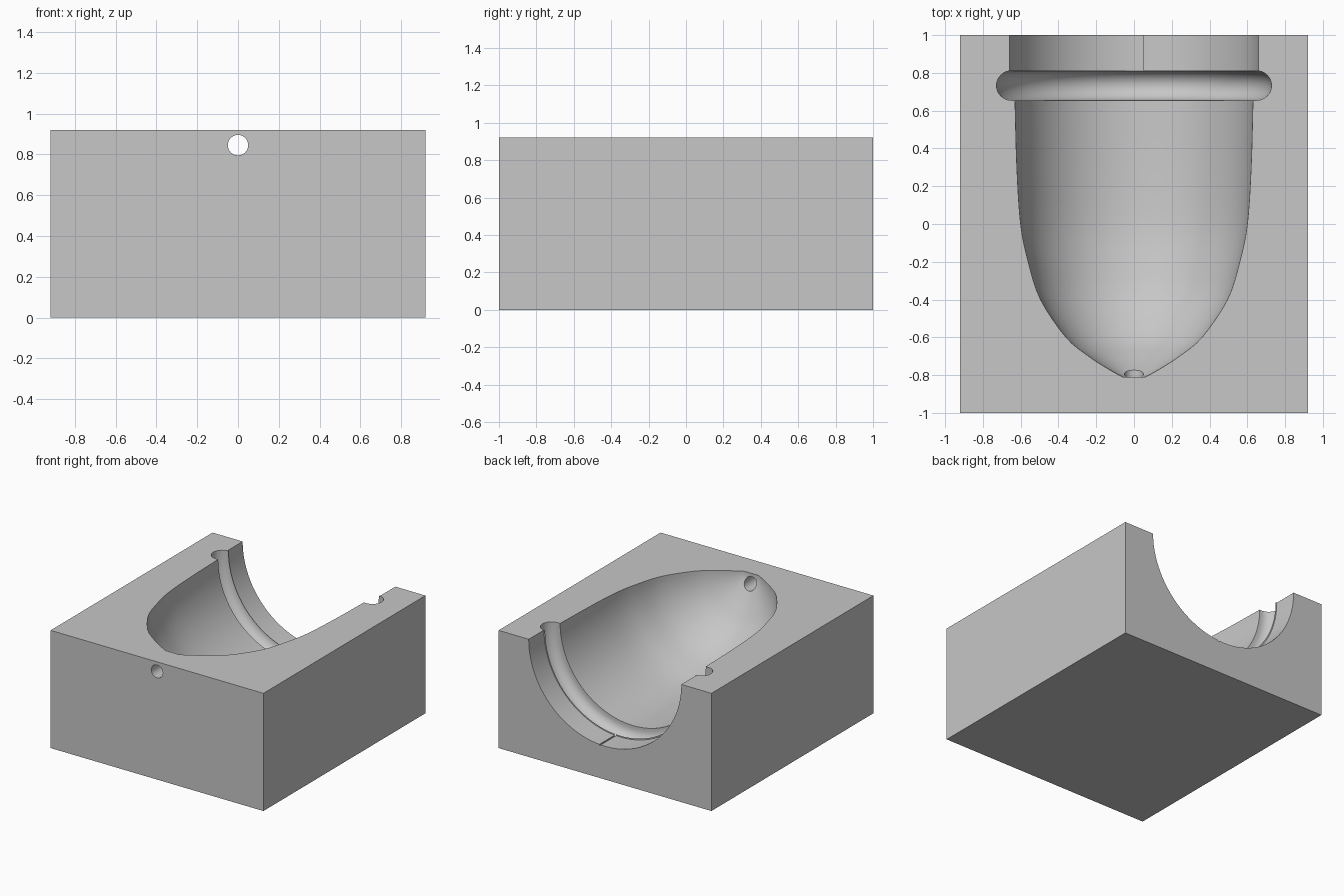
import bpy
import bmesh
import math
from mathutils import Matrix, Vector

default = bpy.data.objects.get("Cube")
if default:
    bpy.data.objects.remove(default, do_unlink=True)

WIDTH, LENGTH, HEIGHT = 1.84, 2.0, 0.92

grey = bpy.data.materials.new("plain grey")
grey.use_nodes = True
colour = (0.57, 0.57, 0.57, 1)
grey.diffuse_color = colour
grey.node_tree.nodes["Principled BSDF"].inputs["Base Color"].default_value = colour


def add_object(name, bm):
    bmesh.ops.recalc_face_normals(bm, faces=bm.faces)
    mesh = bpy.data.meshes.new(name)
    bm.to_mesh(mesh)
    bm.free()
    mesh.materials.append(grey)
    obj = bpy.data.objects.new(name, mesh)
    bpy.context.collection.objects.link(obj)
    return obj


def box(name, size, centre):
    bm = bmesh.new()
    bmesh.ops.create_cube(bm, size=1)
    bmesh.ops.scale(bm, vec=size, verts=bm.verts)
    bmesh.ops.translate(bm, vec=centre, verts=bm.verts)
    return add_object(name, bm)


def smooth_curve(points, steps=4):
    """Catmull-Rom curve through (radius, y) points."""
    pts = [Vector(p) for p in points]
    pts = [2 * pts[0] - pts[1]] + pts + [2 * pts[-1] - pts[-2]]
    out = []
    for a, b, c, d in zip(pts, pts[1:], pts[2:], pts[3:]):
        for i in range(steps):
            t = i / steps
            out.append(0.5 * (2 * b + (c - a) * t + (2 * a - 5 * b + 4 * c - d) * t**2
                              + (3 * b - a - 3 * c + d) * t**3))
    return out + [pts[-2]]


def lathe(name, profile, segments=96):
    """Revolve (radius, y) points about the y axis."""
    bm = bmesh.new()
    verts = [bm.verts.new((r, y, 0)) for r, y in profile]
    edges = [bm.edges.new(pair) for pair in zip(verts, verts[1:])]
    bmesh.ops.spin(bm, geom=verts + edges, cent=(0, 0, 0), axis=(0, 1, 0),
                   angle=math.tau, steps=segments, use_merge=True)
    bmesh.ops.remove_doubles(bm, verts=bm.verts, dist=1e-5)
    bmesh.ops.translate(bm, vec=(0, 0, HEIGHT), verts=bm.verts)
    return add_object(name, bm)


# Solid block
block = box("mould_block", (WIDTH, LENGTH, HEIGHT), (0, 0, HEIGHT / 2))

# Bullet-shaped cavity: nose, long wall, ring groove, open neck
wall = smooth_curve([(0.06, -0.81), (0.14, -0.765), (0.24, -0.7), (0.36, -0.6),
                     (0.495, -0.4), (0.56, -0.2), (0.6, 0), (0.62, 0.3), (0.63, 0.655)])
ring = [(0.65 + 0.078 * math.sin(a), 0.733 - 0.078 * math.cos(a))
        for a in (math.pi * i / 16 for i in range(17))]
cavity = lathe("cavity_cutter", [(0, -0.81), *wall, *ring,
                                 (0.66, 0.811), (0.66, 1.1), (0, 1.1)])

# Round vent through the front wall
bm = bmesh.new()
bmesh.ops.create_cone(bm, cap_ends=True, segments=32, radius1=0.05, radius2=0.05, depth=0.4,
                      matrix=Matrix.Translation((0, -0.9, 0.845))
                      @ Matrix.Rotation(math.pi / 2, 4, "X"))
vent = add_object("vent_cutter", bm)

# Fine seam line along the neck floor
seam = box("seam_cutter", (0.012, 0.4, 0.1), (0.043, 0.98, HEIGHT - 0.616))

for cutter in (cavity, vent, seam):
    cutter.hide_render = True
    cut = block.modifiers.new(cutter.name, "BOOLEAN")
    cut.operation = "DIFFERENCE"
    cut.solver = "EXACT"
    cut.object = cutter

# Bake the cuts and remove the cutters
graph = bpy.context.evaluated_depsgraph_get()
carved = bpy.data.meshes.new_from_object(block.evaluated_get(graph))
block.modifiers.clear()
block.data = carved
carved.materials.clear()
carved.materials.append(grey)
for poly in carved.polygons:
    poly.material_index = 0
for cutter in (cavity, vent, seam):
    bpy.data.objects.remove(cutter, do_unlink=True)

bpy.ops.object.select_all(action="DESELECT")
block.select_set(True)
bpy.context.view_layer.objects.active = block
bpy.ops.object.shade_smooth_by_angle(angle=math.radians(30))
